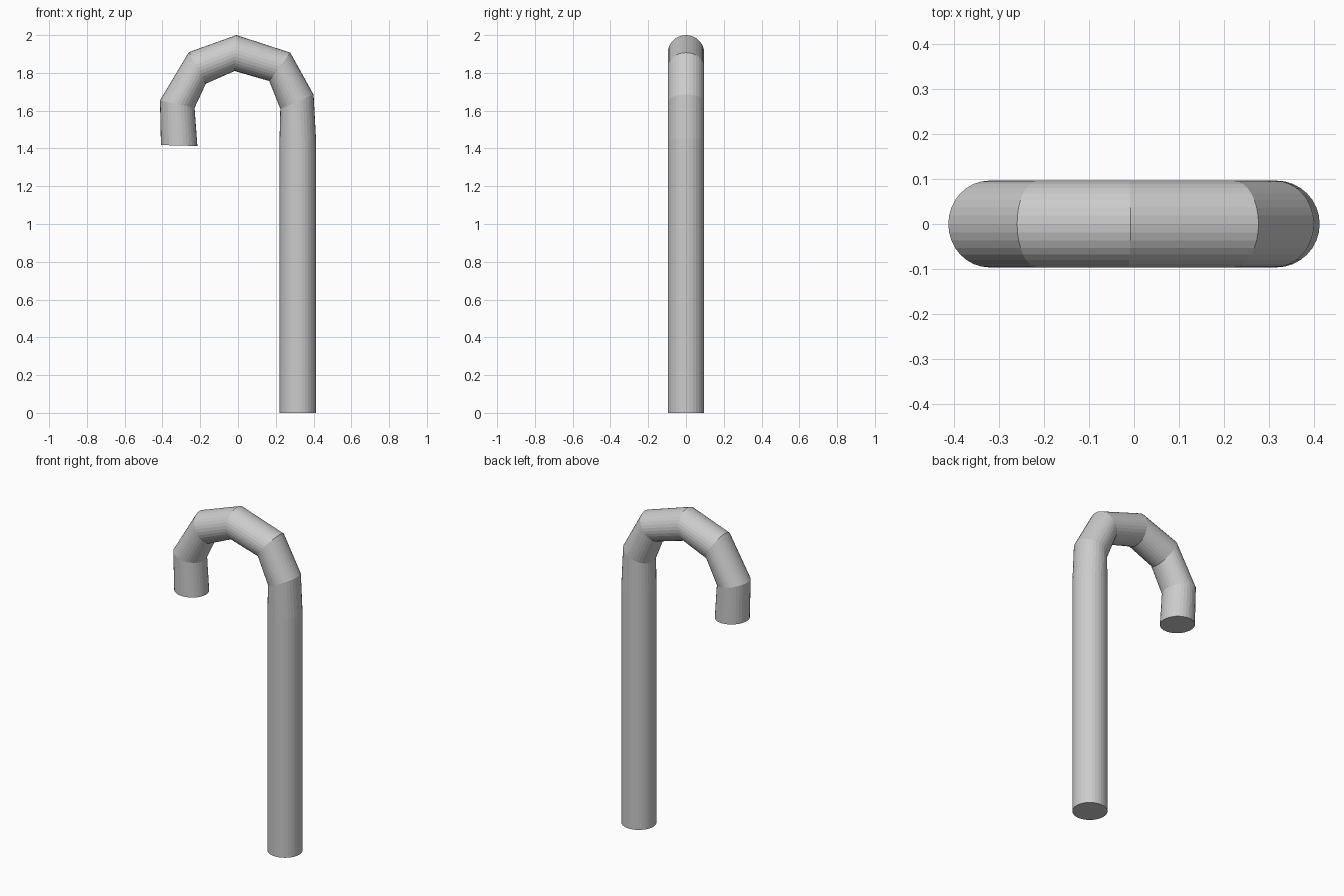
import bpy, bmesh, math
from mathutils import Vector

cube = bpy.data.objects.get("Cube")
if cube:
    bpy.data.objects.remove(cube)

SIDES = 32
RADIUS = 0.0965

# Bend sections: outer (x, z) and inner (x, z) edge of each ring
SECTIONS = [
    ((0.413, 0.0), (0.22, 0.0)),
    ((0.413, 1.45), (0.22, 1.45)),
    ((0.40, 1.685), (0.224, 1.61)),
    ((0.277, 1.907), (0.165, 1.757)),
    ((-0.008, 2.0), (-0.018, 1.81)),
    ((-0.26, 1.91), (-0.17, 1.743)),
    ((-0.413, 1.655), (-0.23, 1.615)),
    ((-0.408, 1.418), (-0.215, 1.413)),
]

# Plain grey material
grey = bpy.data.materials.new("plain_grey")
grey.use_nodes = True
color = (0.6, 0.6, 0.6, 1)
grey.diffuse_color = color
grey.node_tree.nodes["Principled BSDF"].inputs["Base Color"].default_value = color


def ring(bm, outer, inner):
    """Ellipse of vertices spanning the outer and inner edge points."""
    a, b = Vector((outer[0], 0, outer[1])), Vector((inner[0], 0, inner[1]))
    mid, half = (a + b) / 2, (a - b) / 2
    depth = Vector((0, RADIUS, 0))
    angles = [math.tau * i / SIDES for i in range(SIDES)]
    return [bm.verts.new(mid + half * math.cos(t) + depth * math.sin(t)) for t in angles]


# Hooked cane: rings joined into a mitred tube, capped at both ends
bm = bmesh.new()
rings = [ring(bm, *s) for s in SECTIONS]
for low, high in zip(rings, rings[1:]):
    for i in range(SIDES):
        j = (i + 1) % SIDES
        bm.faces.new((low[i], low[j], high[j], high[i]))
bm.faces.new(rings[0])
bm.faces.new(rings[-1])
bmesh.ops.recalc_face_normals(bm, faces=bm.faces)

mesh = bpy.data.meshes.new("hooked_cane")
bm.to_mesh(mesh)
bm.free()
mesh.materials.append(grey)
bpy.context.collection.objects.link(bpy.data.objects.new("hooked_cane", mesh))
